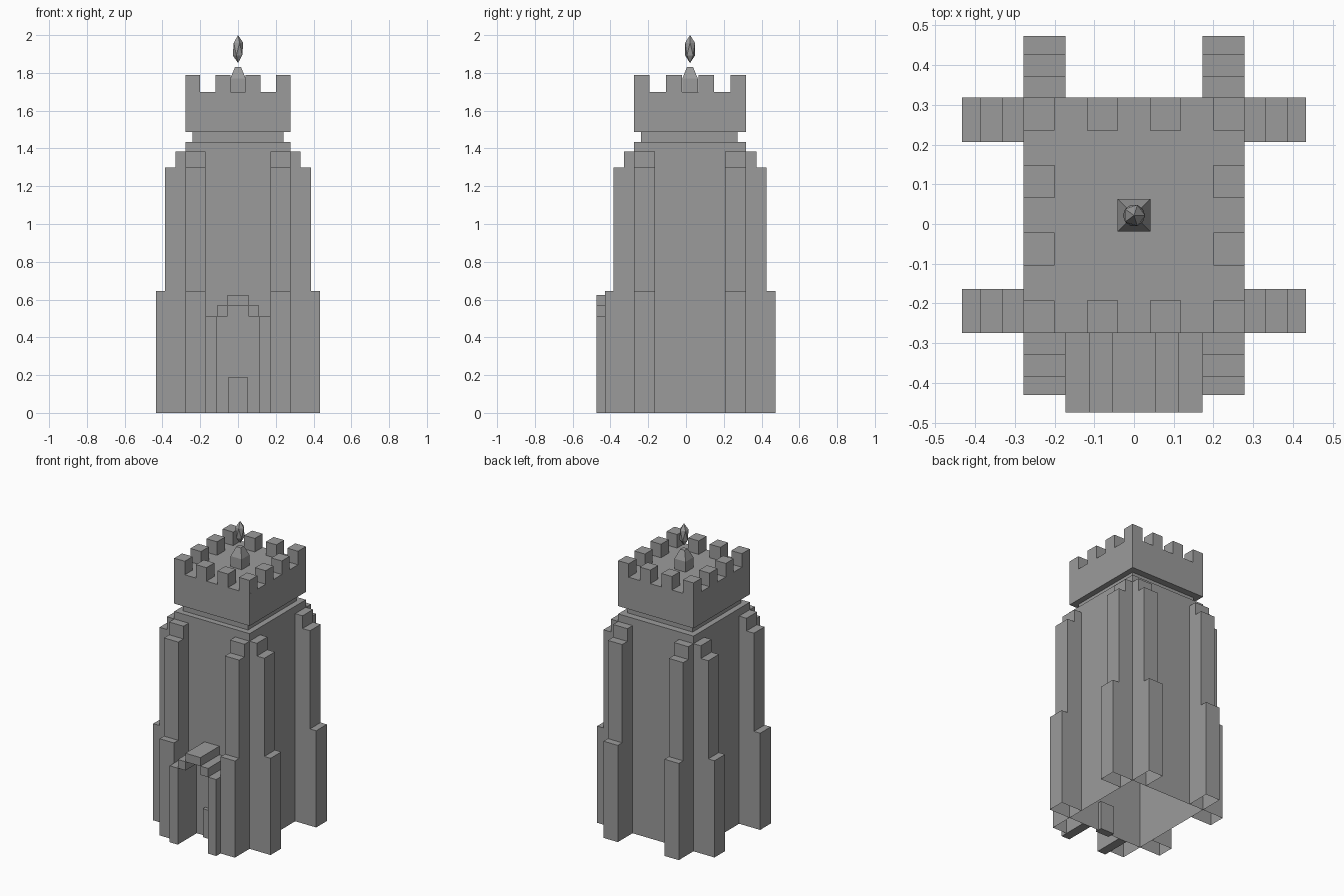
import bpy
import bmesh
from mathutils import Matrix

if "Cube" in bpy.data.objects:
    bpy.data.objects.remove(bpy.data.objects["Cube"], do_unlink=True)

GREY = (0.33, 0.33, 0.33, 1)
stone = bpy.data.materials.new("grey_stone")
stone.use_nodes = True
stone.diffuse_color = GREY
stone.node_tree.nodes["Principled BSDF"].inputs["Base Color"].default_value = GREY

# Tower footprint: half width, front, back and middle
HW, FRONT, BACK = 0.278, -0.275, 0.318
MID = (FRONT + BACK) / 2


def finish(name, bm):
    mesh = bpy.data.meshes.new(name)
    bm.to_mesh(mesh)
    bm.free()
    mesh.materials.append(stone)
    obj = bpy.data.objects.new(name, mesh)
    bpy.context.collection.objects.link(obj)
    return obj


def box(name, x, y, z, open_base=False, taper=None):
    """Box from ranges; can lose its base or narrow its top."""
    bm = bmesh.new()
    size = [max(r) - min(r) for r in (x, y, z)]
    mid = [sum(r) / 2 for r in (x, y, z)]
    bmesh.ops.create_cube(bm, size=1)
    if taper:
        for v in bm.verts:
            if v.co.z > 0:
                v.co.xy *= taper
    if open_base:
        base = [f for f in bm.faces if f.normal.z < -0.9]
        bmesh.ops.delete(bm, geom=base, context='FACES_ONLY')
    bm.transform(Matrix.Translation(mid) @ Matrix.Diagonal((*size, 1)))
    return finish(name, bm)


def buttress(name, profile, matrix, width):
    """Stepped outline (outward, up) extruded sideways, open underneath."""
    bm = bmesh.new()
    face = bm.faces.new([bm.verts.new((0, out, up)) for out, up in profile])
    ext = bmesh.ops.extrude_face_region(bm, geom=[face], use_keep_orig=True)
    moved = [g for g in ext["geom"] if isinstance(g, bmesh.types.BMVert)]
    bmesh.ops.translate(bm, verts=moved, vec=(width, 0, 0))
    bmesh.ops.recalc_face_normals(bm, faces=bm.faces)
    base = [f for f in bm.faces if f.calc_center_median().z < 0.001]
    bmesh.ops.delete(bm, geom=base, context='FACES_ONLY')
    bm.transform(matrix)
    bmesh.ops.recalc_face_normals(bm, faces=bm.faces)
    if sum((f.calc_center_median() - matrix.translation).dot(f.normal)
           for f in bm.faces) < 0:
        bmesh.ops.reverse_faces(bm, faces=bm.faces)
    return finish(name, bm)


# Main shaft, recessed neck and parapet
box("tower_shaft", (-HW, HW), (FRONT, BACK), (0, 1.435), open_base=True)
box("neck", (-0.24, 0.24), (FRONT + 0.038, BACK - 0.045), (1.435, 1.487))
box("parapet", (-HW, HW), (FRONT, BACK), (1.487, 1.70))

# Stepped buttresses, two on each side of the tower
steps = [(0, 0), (0.155, 0), (0.155, 0.645), (0.109, 0.645),
         (0.109, 1.30), (0.054, 1.30), (0.054, 1.385), (0, 1.385)]


def frame(along, outward, origin):
    m = Matrix.Identity(4)
    m.col[0] = (*along, 0, 0)
    m.col[1] = (*outward, 0, 0)
    m.translation = (*origin, 0)
    return m


for side, s in (("left", 1), ("right", -1)):
    for end, edge, d in (("front", FRONT, -1), ("back", BACK, 1)):
        corner = (s * HW, edge)
        buttress(f"{end}_buttress_{side}", steps,
                 frame((-s, 0), (0, d), corner), 0.106)
        buttress(f"{side}_buttress_{end}", steps,
                 frame((0, -d), (s, 0), corner), 0.112)

# Merlons around the edge of the parapet
for i in range(4):
    for j in range(4):
        if i in (0, 3) or j in (0, 3):
            x = -HW + i * 0.1593
            y = FRONT + j * 0.17
            box(f"merlon_{i}_{j}", (x, x + 0.078), (y, y + 0.083), (1.70, 1.79))

# Stepped porch arch
PORCH = (-0.475, FRONT)
for side, s in (("left", 1), ("right", -1)):
    box(f"porch_pillar_{side}", (s * 0.112, s * 0.172), PORCH, (0, 0.51))
    box(f"porch_corbel_{side}", (s * 0.055, s * 0.112), PORCH, (0.51, 0.568))
box("porch_lintel", (-0.055, 0.055), PORCH, (0.568, 0.625))

# Door set in the front wall
box("door", (-0.05, 0.05), (FRONT - 0.025, FRONT + 0.025), (0, 0.19))

# Roof pedestal with tapered cap and floating crystal
PED = 0.041
PED_Y = (MID - PED, MID + PED)
box("pedestal", (-PED, PED), PED_Y, (1.70, 1.77))
box("pedestal_cap", (-PED, PED), PED_Y, (1.77, 1.83), taper=0.4)
bm = bmesh.new()
bmesh.ops.create_icosphere(bm, subdivisions=1, radius=1)
bm.transform(Matrix.Translation((0, MID, 1.926)) @ Matrix.Diagonal((0.031, 0.031, 0.074, 1)))
finish("crystal", bm)
